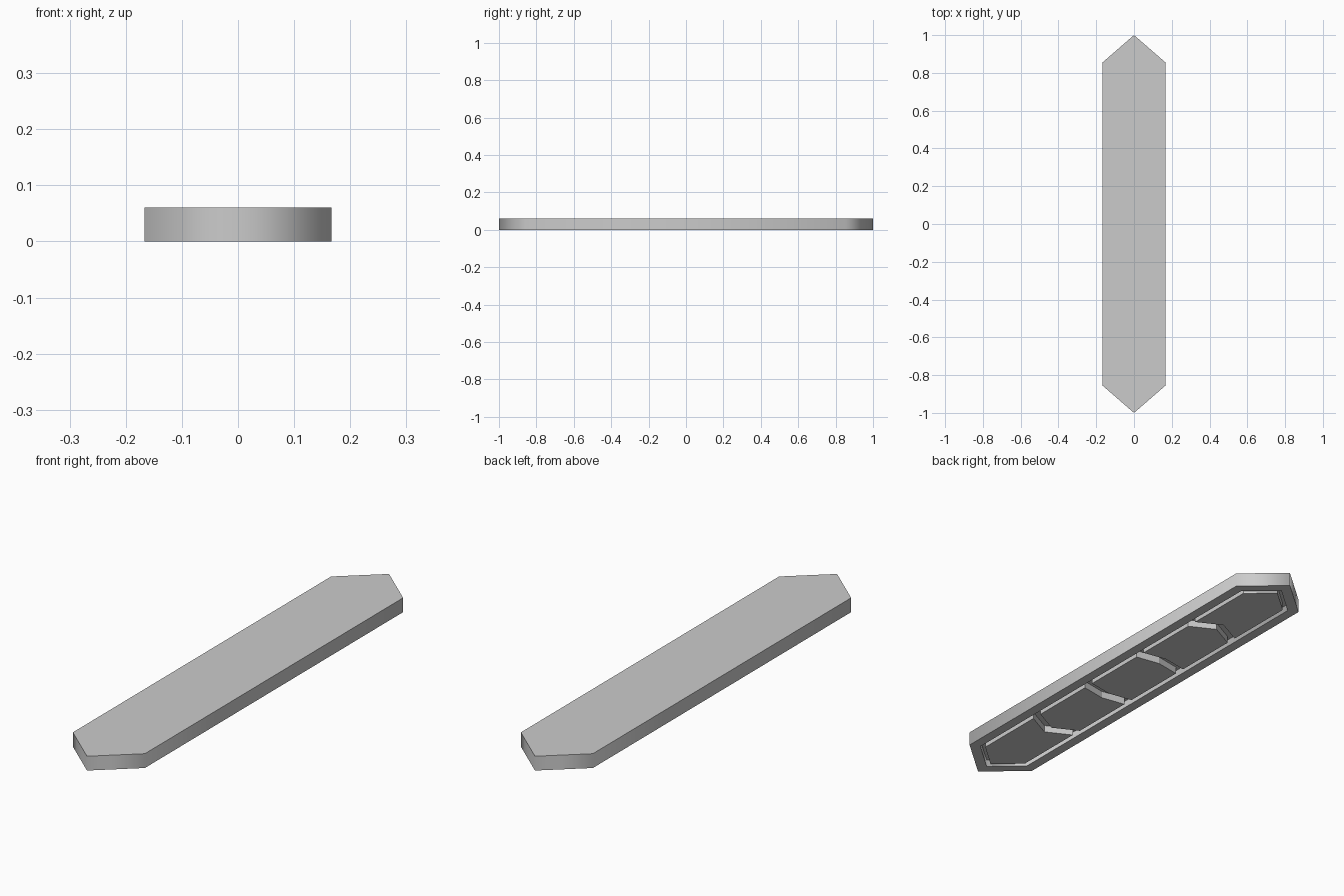
import bpy, bmesh, math

if "Cube" in bpy.data.objects:
    bpy.data.objects.remove(bpy.data.objects["Cube"])

HEIGHT = 0.06          # overall thickness
DEPTH = 0.03           # depth of the underside channel
HALF_W, SHOULDER = 0.167, 0.855
SLOPE = (1 - SHOULDER) / HALF_W
RIM, PANEL_INSET, GAP = 0.042, 0.061, 0.045


def prism(bm, pts, z0, z1):
    """Closed upright prism; returns its bottom face."""
    low = [bm.verts.new((x, y, z0)) for x, y in pts]
    high = [bm.verts.new((x, y, z1)) for x, y in pts]
    bottom = bm.faces.new(low[::-1])
    bm.faces.new(high)
    n = len(pts)
    for i in range(n):
        j = (i + 1) % n
        bm.faces.new((low[i], low[j], high[j], high[i]))
    bm.normal_update()
    return bottom


def finish(bm, name):
    mesh = bpy.data.meshes.new(name)
    bm.to_mesh(mesh)
    bm.free()
    obj = bpy.data.objects.new(name, mesh)
    bpy.context.collection.objects.link(obj)
    return obj


# Body: pointed slab with a shallow recess inside the bottom rim
bm = bmesh.new()
outline = [(0, -1), (HALF_W, -SHOULDER), (HALF_W, SHOULDER),
           (0, 1), (-HALF_W, SHOULDER), (-HALF_W, -SHOULDER)]
bottom = prism(bm, outline, 0, HEIGHT)
bmesh.ops.inset_individual(bm, faces=[bottom], thickness=RIM, use_even_offset=True)
floor = bmesh.ops.extrude_discrete_faces(bm, faces=[bottom])["faces"][0]
bmesh.ops.translate(bm, verts=floor.verts, vec=(0, 0, DEPTH))
body = finish(bm, "body")
bpy.context.view_layer.objects.active = body
body.select_set(True)
bpy.ops.object.shade_smooth_by_angle(angle=math.radians(85))
body.select_set(False)

# Five underside panels; the chevron cuts flatten toward the middle
half = HALF_W - PANEL_INSET
tip = 1 - PANEL_INSET * math.hypot(1, SLOPE)
side = tip - SLOPE * half
for i in range(5):
    k0, k1 = -1 + 0.4 * i, -0.6 + 0.4 * i
    g0 = GAP / 2 if i > 0 else 0
    g1 = GAP / 2 if i < 4 else 0
    pts = [(-half, k0 * side + g0), (0, k0 * tip + g0), (half, k0 * side + g0),
           (half, k1 * side - g1), (0, k1 * tip - g1), (-half, k1 * side - g1)]
    bm = bmesh.new()
    prism(bm, pts, 0, DEPTH + 0.005)
    finish(bm, f"underside_panel_{i + 1}")
